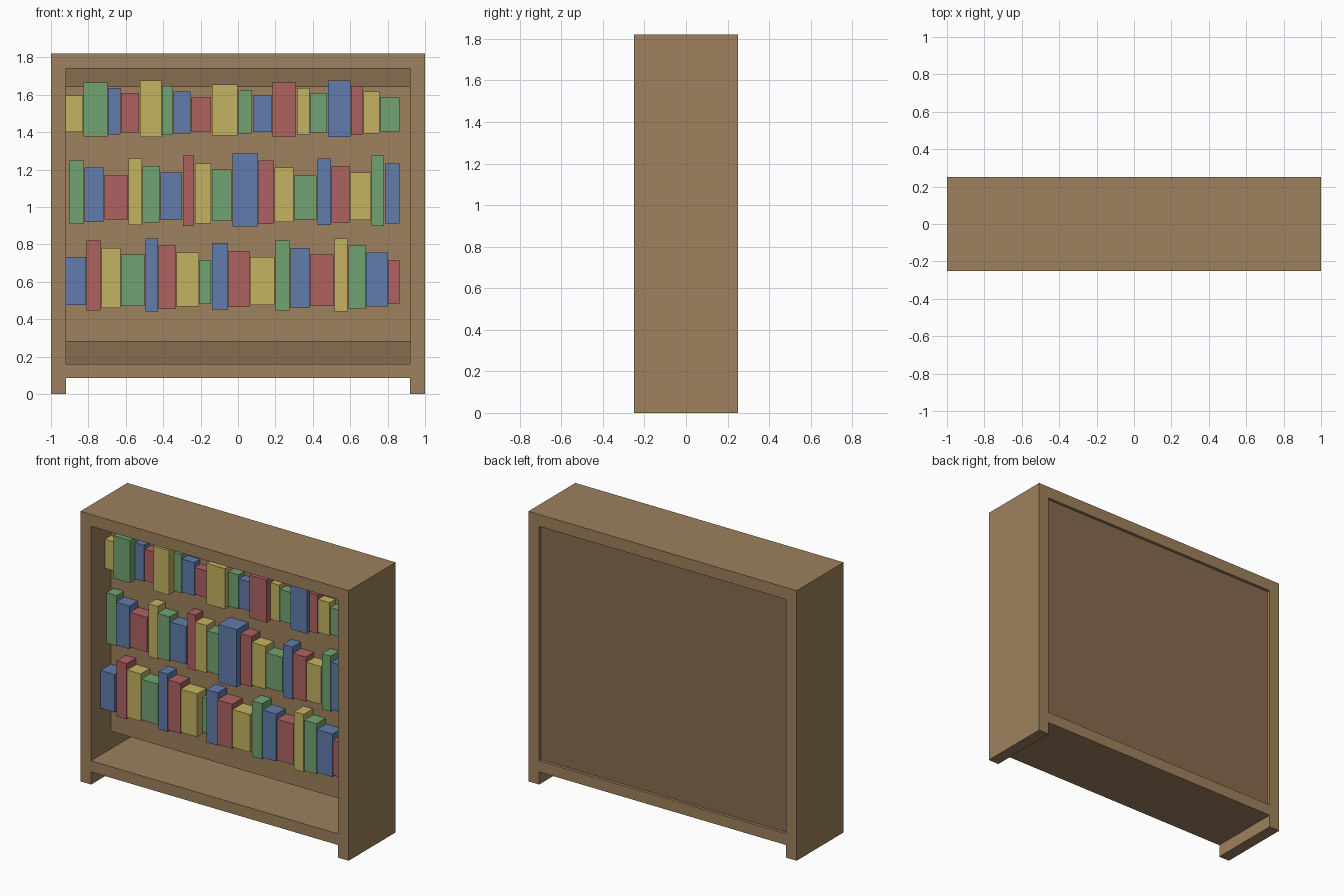
import bpy


def material(name, rgb):
    m = bpy.data.materials.new(name)
    m.diffuse_color = (*rgb, 1)
    return m


WOOD = material("wood", (0.34, 0.22, 0.11))
DARK = material("dark_wood", (0.24, 0.15, 0.08))
COVERS = [material("blue_cover", (0.12, 0.20, 0.41)),
          material("red_cover", (0.43, 0.12, 0.12)),
          material("yellow_cover", (0.55, 0.45, 0.12)),
          material("green_cover", (0.17, 0.37, 0.17))]


def box(name, x, y, z, mat):
    """Box from (min, max) ranges on each axis."""
    bpy.ops.mesh.primitive_cube_add(size=1)
    o = bpy.context.object
    o.name = name
    for v in o.data.vertices:
        v.co = [r[0] if c < 0 else r[1] for c, r in zip(v.co, (x, y, z))]
    o.data.materials.append(mat)
    return o


# Case: full-depth sides that run down as legs, top and bottom boards
FULL, INNER = (-0.25, 0.25), (-0.92, 0.92)
box("left_side", (-1, -0.92), FULL, (0, 1.82), WOOD)
box("right_side", (0.92, 1), FULL, (0, 1.82), WOOD)
box("top_board", INNER, FULL, (1.74, 1.82), WOOD)
box("bottom_board", INNER, FULL, (0.085, 0.16), WOOD)

# Recessed dark back, and the upright backing behind the books
box("back_panel", INNER, (0.19, 0.23), (0.16, 1.74), DARK)
box("shelf_backing", INNER, (-0.04, 0.04), (0.28, 1.645), WOOD)

# Book heights repeat in this order along each row
HEIGHTS = [0.255, 0.375, 0.32, 0.275, 0.39, 0.34, 0.29, 0.235, 0.355, 0.30]


def book_row(name, edges, base, scale, shift, colour, front, special):
    """Row of books between successive x edges; special = other front depths."""
    for i, (a, b) in enumerate(zip(edges, edges[1:])):
        h = HEIGHTS[(i + shift) % 10] * scale
        z0 = base - 0.25 * h
        box(f"{name}_book_{i + 1}", (a, b - 0.004),
            (special.get(i, front), -0.03), (z0, z0 + h),
            COVERS[(i + colour) % 4])


book_row("lower", [-0.92, -0.81, -0.73, -0.625, -0.495, -0.425, -0.33, -0.205,
                   -0.14, -0.05, 0.065, 0.2, 0.28, 0.385, 0.515, 0.59, 0.685,
                   0.805, 0.868],
         0.54, 1, 0, 0, -0.137, {0: -0.15, 7: -0.085, 9: -0.15, 10: -0.15})
book_row("middle", [-0.9, -0.82, -0.715, -0.585, -0.51, -0.415, -0.295, -0.23,
                    -0.14, -0.03, 0.11, 0.195, 0.3, 0.425, 0.5, 0.6, 0.715,
                    0.785, 0.868],
         0.993, 1, 5, 3, -0.129, {0: -0.116, 3: -0.12, 6: -0.117, 9: -0.165})
book_row("upper", [-0.92, -0.825, -0.695, -0.625, -0.525, -0.405, -0.345,
                   -0.25, -0.14, 0, 0.08, 0.185, 0.315, 0.385, 0.48, 0.605,
                   0.67, 0.76, 0.868],
         1.45, 0.77, 0, 2, -0.103,
         {1: -0.15, 4: -0.15, 8: -0.133, 11: -0.142, 14: -0.125})
